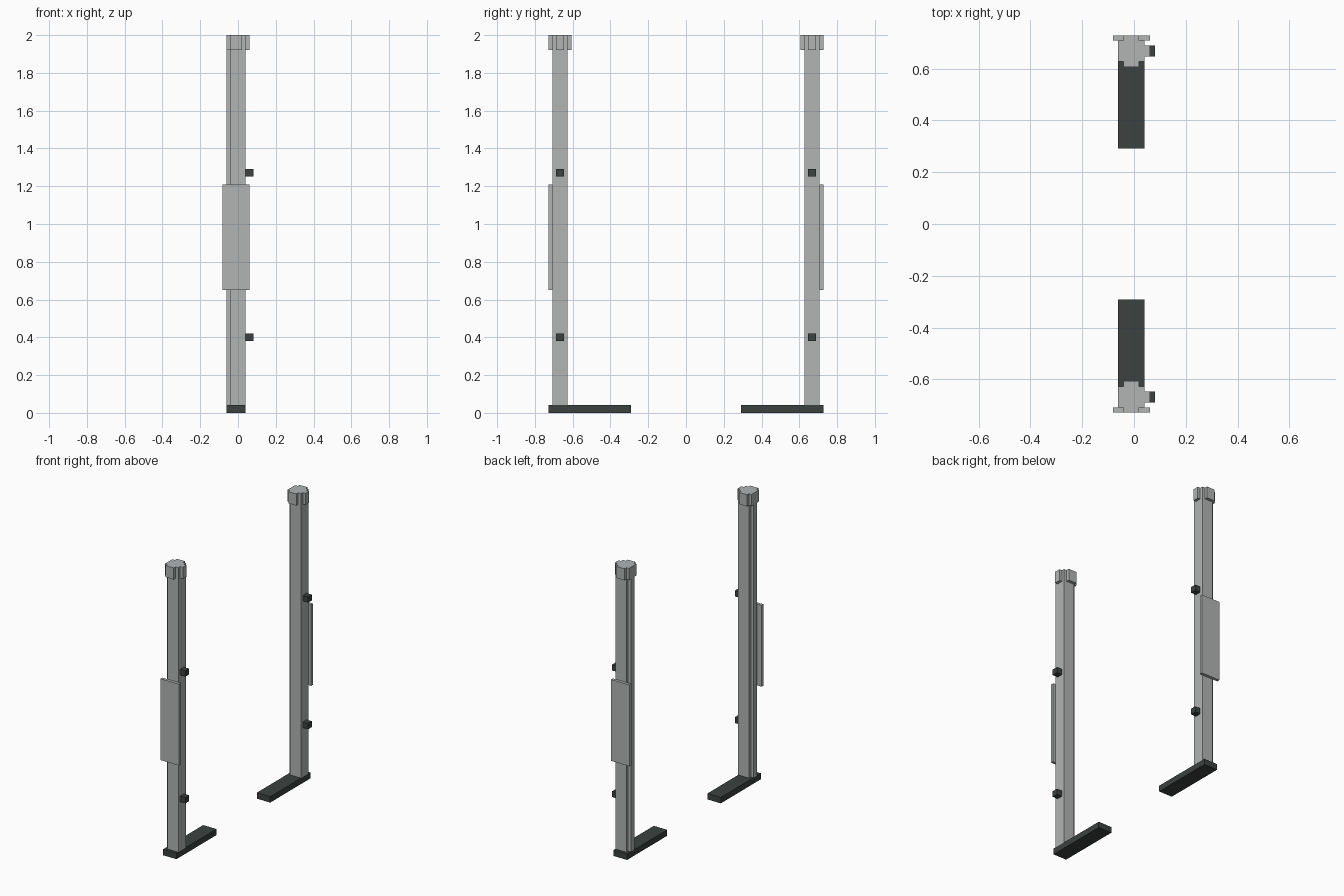
import bpy
import bmesh

if "Cube" in bpy.data.objects:
    bpy.data.objects.remove(bpy.data.objects["Cube"])


def material(name, rgb):
    m = bpy.data.materials.new(name)
    m.diffuse_color = (*rgb, 1.0)
    m.use_nodes = True
    m.node_tree.nodes["Principled BSDF"].inputs["Base Color"].default_value = m.diffuse_color
    return m


GREY = material("light grey metal", (0.44, 0.46, 0.455))
DARK = material("dark charcoal", (0.045, 0.054, 0.052))


def prism(name, outline, z0, z1, mat, side):
    """Extrude a flat outline upward; side (+1/-1) mirrors it across y = 0."""
    bm = bmesh.new()
    face = bm.faces.new([bm.verts.new((x, y * side, z0)) for x, y in outline])
    up = bmesh.ops.extrude_face_region(bm, geom=[face])["geom"]
    bmesh.ops.translate(bm, vec=(0, 0, z1 - z0),
                        verts=[v for v in up if isinstance(v, bmesh.types.BMVert)])
    bmesh.ops.recalc_face_normals(bm, faces=bm.faces)
    mesh = bpy.data.meshes.new(name)
    bm.to_mesh(mesh)
    bm.free()
    mesh.materials.append(mat)
    obj = bpy.data.objects.new(name, mesh)
    bpy.context.collection.objects.link(obj)


def rect(x0, x1, y0, y1):
    return [(x0, y0), (x1, y0), (x1, y1), (x0, y1)]


# Square post with a narrow rail along its -x side
POST = [(-0.041, 0.627), (0.041, 0.627), (0.041, 0.708), (-0.041, 0.708),
        (-0.041, 0.688), (-0.061, 0.688), (-0.061, 0.647), (-0.041, 0.647)]

# Cap with raised tabs on three sides
CAP = [(-0.061, 0.627), (-0.041, 0.627), (-0.041, 0.606), (0.02, 0.606),
       (0.02, 0.627), (0.041, 0.627), (0.041, 0.647), (0.061, 0.647),
       (0.061, 0.688), (0.041, 0.688), (0.041, 0.708), (0.02, 0.708),
       (0.02, 0.728), (-0.041, 0.728), (-0.041, 0.708), (-0.061, 0.708)]

for label, s in (("front", -1), ("back", 1)):
    # Foot, post and cap
    prism(label + "_foot", rect(-0.061, 0.041, 0.292, 0.728), 0.0, 0.041, DARK, s)
    prism(label + "_post", POST, 0.041, 1.92, GREY, s)
    prism(label + "_cap", CAP, 1.92, 2.0, GREY, s)
    # Outer plate
    prism(label + "_plate", rect(-0.081, 0.061, 0.708, 0.728), 0.65, 1.21, GREY, s)
    # Net hooks
    for part, z in (("lower", 0.4), ("upper", 1.272)):
        prism(f"{label}_{part}_hook", rect(0.041, 0.081, 0.647, 0.688),
              z - 0.02, z + 0.02, DARK, s)
